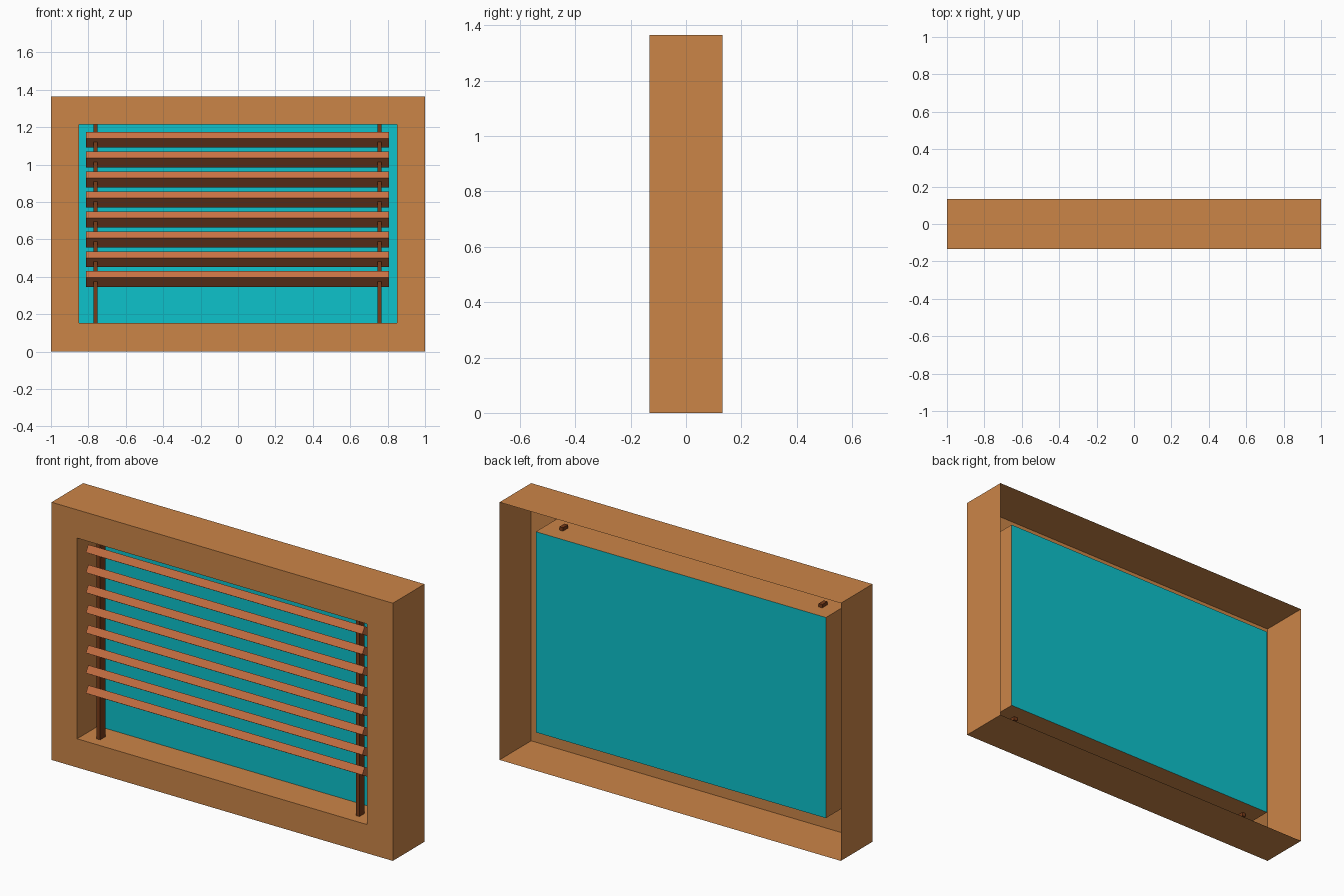
import bpy, bmesh, math
from mathutils import Matrix, Vector

if "Cube" in bpy.data.objects:
    bpy.data.objects.remove(bpy.data.objects["Cube"])


def material(name, rgb):
    m = bpy.data.materials.new(name)
    m.diffuse_color = (*rgb, 1)
    m.use_nodes = True
    m.node_tree.nodes["Principled BSDF"].inputs["Base Color"].default_value = m.diffuse_color
    return m


WOOD = material("light wood", (0.60, 0.235, 0.064))
SLAT = material("reddish wood", (0.58, 0.165, 0.056))
POLE = material("dark brown", (0.19, 0.045, 0.010))
GLASS = material("turquoise", (0.004, 0.54, 0.60))


def add_object(name, bm, mat):
    me = bpy.data.meshes.new(name)
    bm.to_mesh(me)
    bm.free()
    me.materials.append(mat)
    ob = bpy.data.objects.new(name, me)
    bpy.context.collection.objects.link(ob)
    return ob


def box(name, size, centre, mat, tilt=0.0):
    bm = bmesh.new()
    bmesh.ops.create_cube(bm, size=1, matrix=Matrix.Translation(centre)
                          @ Matrix.Rotation(tilt, 4, 'X')
                          @ Matrix.Diagonal((*size, 1)))
    return add_object(name, bm, mat)


def ring(bm, half_x, z0, z1, y):
    return [bm.verts.new((x, y, z)) for x, z in
            ((-half_x, z0), (half_x, z0), (half_x, z1), (-half_x, z1))]


H, FRONT, BACK, PANE_Y = 1.365, -0.1325, 0.1325, 0.043

# Frame: thin shell, open at the back, with a recess running in from the front
bm = bmesh.new()
rings = [ring(bm, 1.0, 0, H, BACK), ring(bm, 1.0, 0, H, FRONT),
         ring(bm, 0.85, 0.152, 1.215, FRONT), ring(bm, 0.85, 0.152, 1.215, PANE_Y)]
for a, b in zip(rings, rings[1:]):
    for i in range(4):
        j = (i + 1) % 4
        bm.faces.new((a[i], b[i], b[j], a[j]))
bm.normal_update()
if next(f for f in bm.faces).normal.z > 0:   # first face is the underside
    bmesh.ops.reverse_faces(bm, faces=bm.faces[:])
add_object("window_frame", bm, WOOD)

# Glass closing the recess, facing the front
bm = bmesh.new()
bm.faces.new(ring(bm, 0.85, 0.152, 1.215, PANE_Y))
add_object("window_pane", bm, GLASS)

# Upright poles, poking slightly through the recess
for side, x in (("left", -0.763), ("right", 0.757)):
    box(side + "_pole", (0.021, 0.043, 1.10), (x, -0.0575, 0.683), POLE)

# Tilted blind slats, front edge raised
THICK, WIDTH, TILT = 0.040, 0.101, math.radians(-30)
for i in range(8):
    box(f"slat_{i + 1}", (1.62, WIDTH, THICK),
        (-0.003, -0.0585, 1.133 - i * 0.1065), SLAT, TILT)
